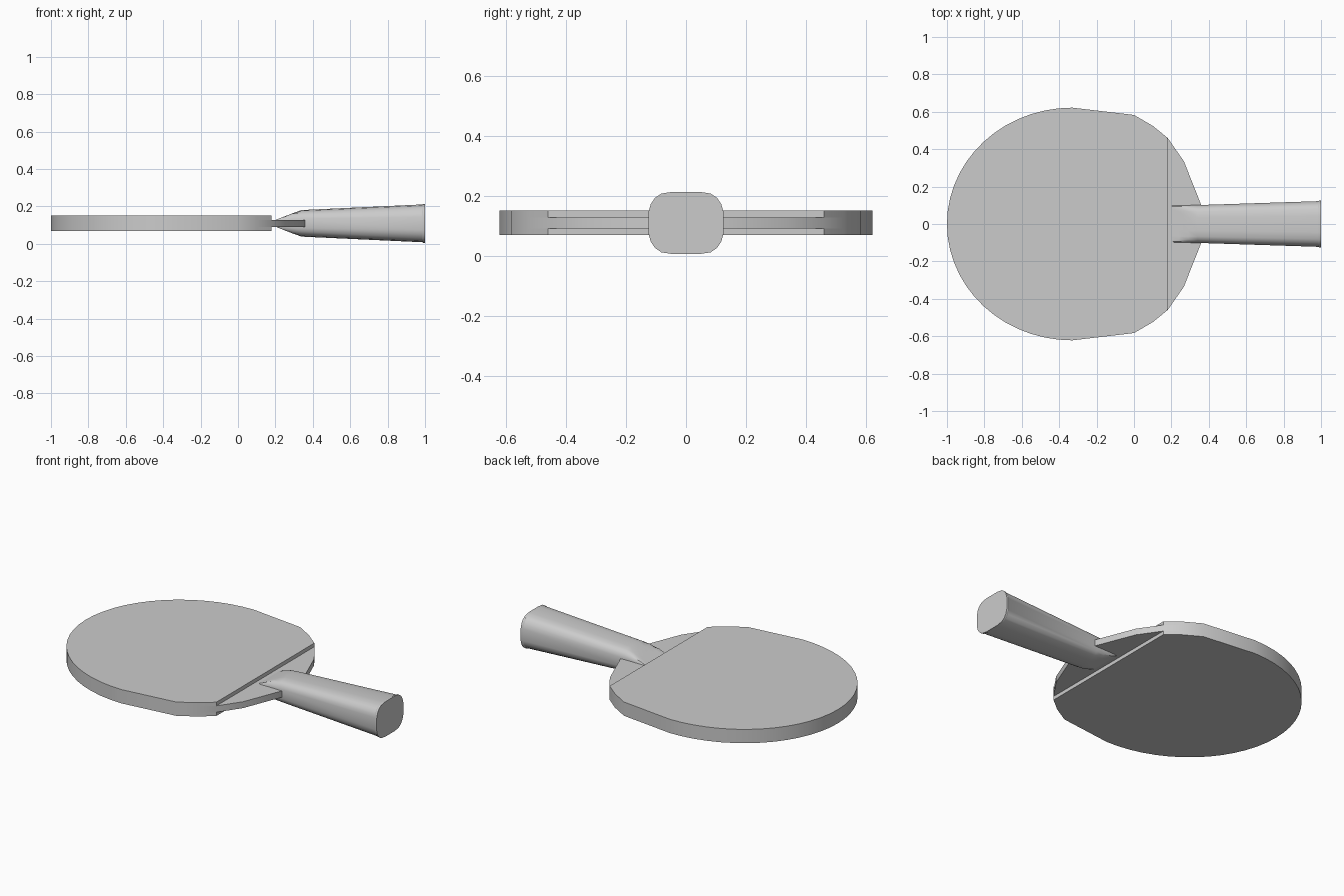
import bpy, bmesh, math

cube = bpy.data.objects.get("Cube")
if cube:
    bpy.data.objects.remove(cube)

grey = bpy.data.materials.new("plain grey")
grey.use_nodes = True
grey.diffuse_color = (0.6, 0.6, 0.6, 1)
grey.node_tree.nodes["Principled BSDF"].inputs["Base Color"].default_value = (0.6, 0.6, 0.6, 1)

MID = 0.109       # height of the paddle's middle plane
CUT = 0.18        # where the rubber stops


def loft(name, rings):
    """Skin a list of closed rings and cap both ends."""
    bm = bmesh.new()
    loops = [[bm.verts.new(p) for p in ring] for ring in rings]
    n = len(loops[0])
    for a, b in zip(loops, loops[1:]):
        for i in range(n):
            j = (i + 1) % n
            bm.faces.new((a[i], a[j], b[j], b[i]))
    bm.faces.new(loops[0])
    bm.faces.new(loops[-1])
    bmesh.ops.recalc_face_normals(bm, faces=bm.faces)
    mesh = bpy.data.meshes.new(name)
    bm.to_mesh(mesh)
    bm.free()
    mesh.materials.append(grey)
    obj = bpy.data.objects.new(name, mesh)
    bpy.context.collection.objects.link(obj)
    bpy.ops.object.select_all(action="DESELECT")
    obj.select_set(True)
    bpy.context.view_layer.objects.active = obj
    bpy.ops.object.shade_smooth_by_angle(angle=math.radians(30))
    return obj


def slab(name, half, low, high):
    """Mirror a half outline across y and extrude it between two heights."""
    ring = half + [(x, -y) for x, y in reversed(half) if y > 0.001]
    return loft(name, [[(x, y, z) for x, y in ring] for z in (low, high)])


# Head outline: rounded tip, then angular shoulders toward the handle
STEPS = 14
tip = [(-0.33 - 0.67 * math.cos(a), 0.622 * math.sin(a))
       for a in (math.pi / 2 * i / STEPS for i in range(STEPS + 1))]
shoulder = [(0, 0.583), (0.1, 0.525), (CUT, 0.46)]
neck = [(0.267, 0.335), (0.36, 0.1)]

# Wooden blade and the two rubber sheets
slab("blade", tip + shoulder + neck, MID - 0.019, MID + 0.019)
slab("top_rubber", tip + shoulder, MID + 0.019, MID + 0.041)
slab("bottom_rubber", tip + shoulder, MID - 0.041, MID - 0.019)

# Handle: rounded section that flares to the butt, cut to a wedge at the neck
quarter = [(1, 0.35), (0.94, 0.6), (0.83, 0.8), (0.66, 0.94), (0.35, 1)]
half = quarter + [(-y, z) for y, z in reversed(quarter)]
section = half + [(-y, -z) for y, z in half]


def handle_ring(x, wide, tall, limit):
    return [(x, y * wide, MID + max(-limit, min(limit, z * tall))) for y, z in section]


loft("handle", [handle_ring(*station) for station in (
    (0.19, 0.099, 0.069, 0.014),
    (0.24, 0.1, 0.069, 0.034),
    (0.29, 0.1, 0.07, 0.053),
    (0.34, 0.101, 0.071, 0.071),
    (0.985, 0.122, 0.101, 0.2),
    (0.99, 0.125, 0.104, 0.2),
    (1.0, 0.125, 0.104, 0.2))])
